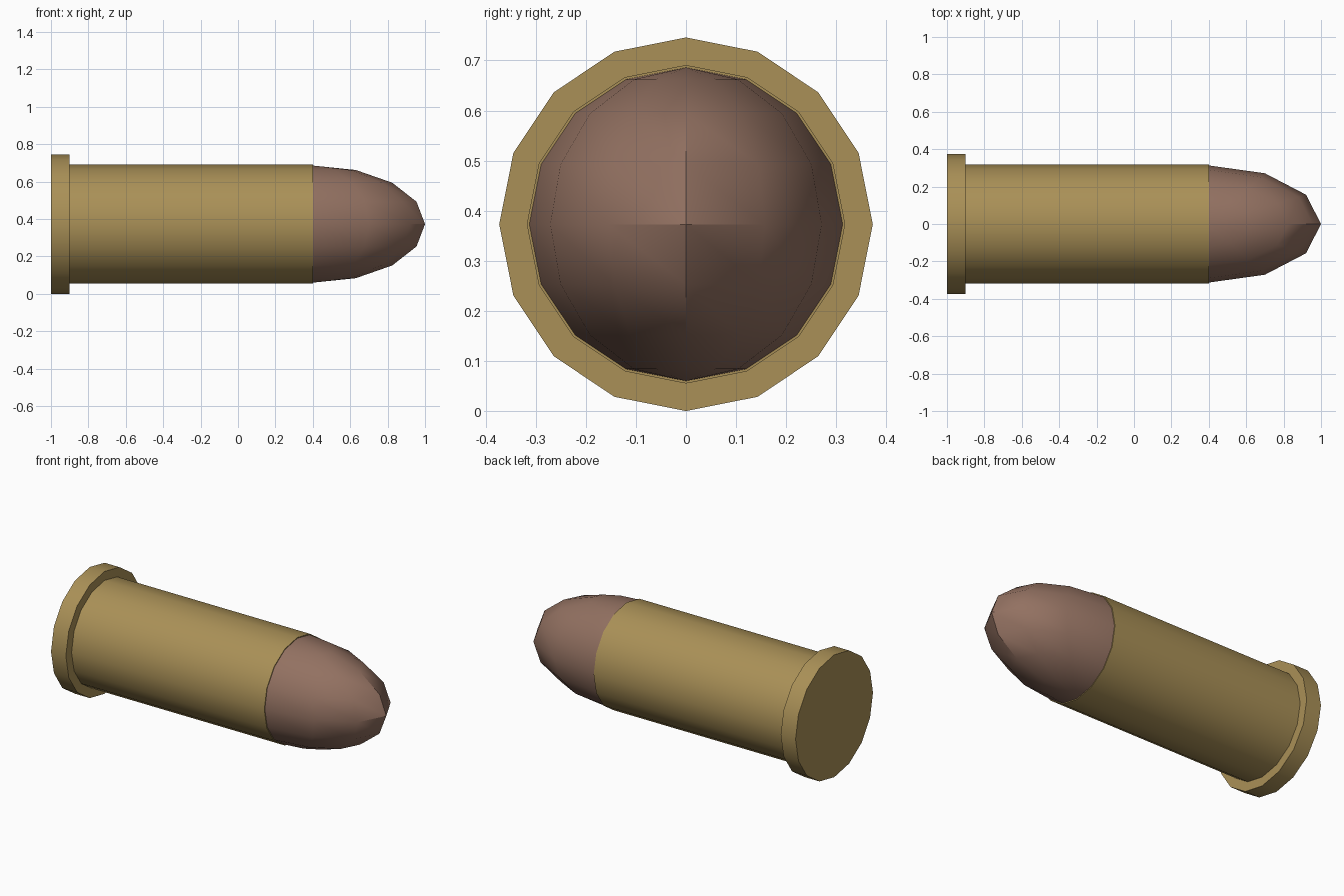
import bpy, bmesh
from math import pi, radians
from mathutils import Matrix

if "Cube" in bpy.data.objects:
    bpy.data.objects.remove(bpy.data.objects["Cube"])

CZ = 0.373  # height of the long axis


def material(name, rgb):
    m = bpy.data.materials.new(name)
    m.diffuse_color = (*rgb, 1)
    m.use_nodes = True
    m.node_tree.nodes["Principled BSDF"].inputs["Base Color"].default_value = m.diffuse_color
    return m


def finish(bm, name, mat):
    bmesh.ops.recalc_face_normals(bm, faces=bm.faces)
    mesh = bpy.data.meshes.new(name)
    bm.to_mesh(mesh)
    bm.free()
    ob = bpy.data.objects.new(name, mesh)
    bpy.context.collection.objects.link(ob)
    mesh.materials.append(mat)
    bpy.ops.object.select_all(action='DESELECT')
    ob.select_set(True)
    bpy.context.view_layer.objects.active = ob
    bpy.ops.object.shade_smooth_by_angle(angle=radians(35))
    return ob


def disc(name, x0, x1, r, mat):
    # 16-sided cylinder lying along x
    bm = bmesh.new()
    place = Matrix.Translation(((x0 + x1) / 2, 0, CZ)) @ Matrix.Rotation(pi / 2, 4, 'Y')
    bmesh.ops.create_cone(bm, cap_ends=True, segments=16, radius1=r, radius2=r,
                          depth=x1 - x0, matrix=place)
    return finish(bm, name, mat)


brass = material("brass", (0.40, 0.28, 0.095))
copper = material("copper", (0.29, 0.165, 0.12))

# Case and its rim
disc("rim", -1.0, -0.9, 0.373, brass)
disc("case", -0.9, 0.4, 0.318, brass)

# Rounded tip: front half of a stretched ball with upright poles
bm = bmesh.new()
bmesh.ops.create_uvsphere(bm, u_segments=12, v_segments=8, radius=1)
bmesh.ops.bisect_plane(bm, geom=bm.verts[:] + bm.edges[:] + bm.faces[:], dist=1e-4,
                       plane_co=(0, 0, 0), plane_no=(1, 0, 0), clear_inner=True)
bmesh.ops.transform(bm, verts=bm.verts,
                    matrix=Matrix.Translation((0.4, 0, CZ)) @ Matrix.Diagonal((0.6, 0.313, 0.313, 1)))
tip = finish(bm, "tip", copper)
tip.data.shade_smooth()
